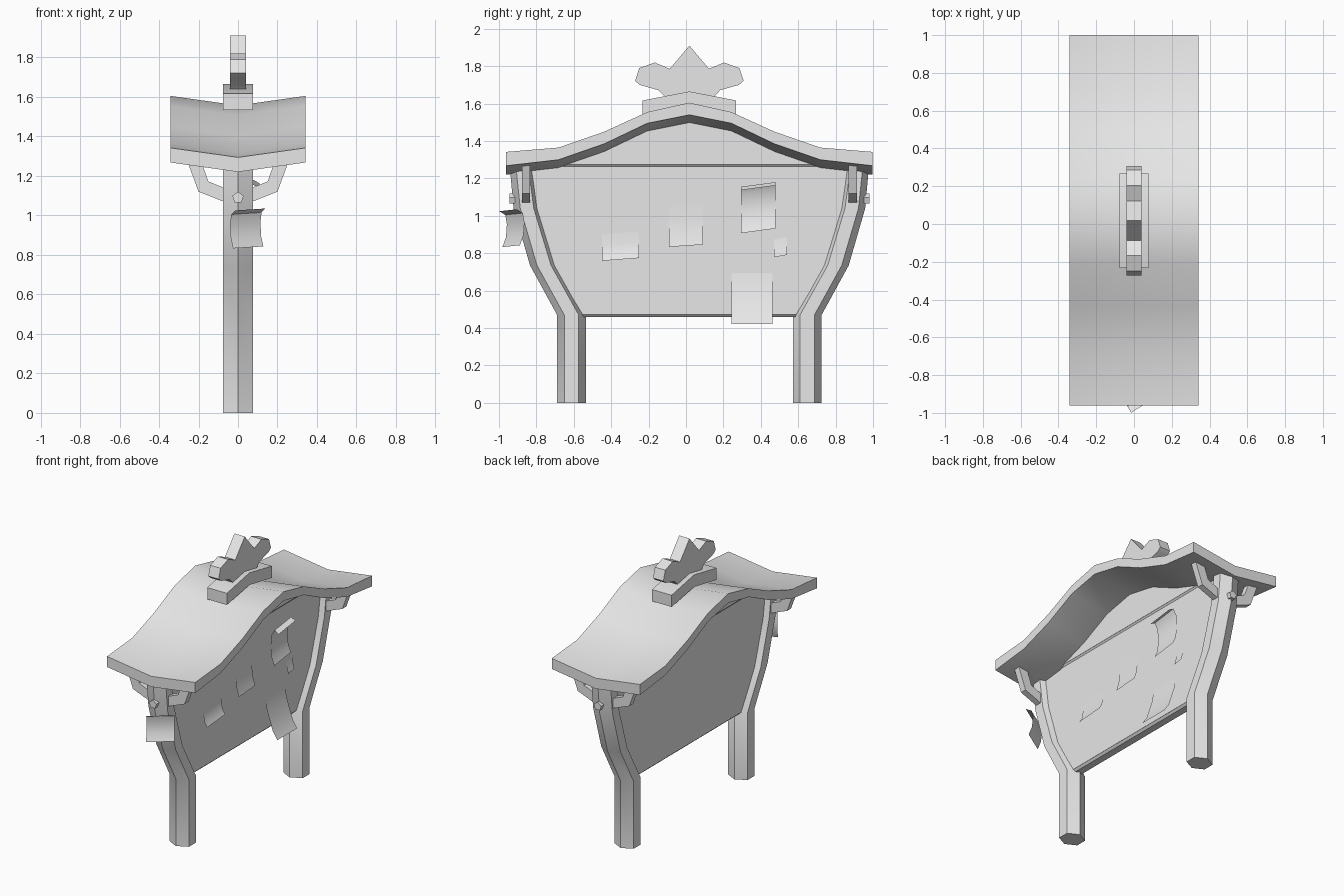
import bpy, bmesh, math
from mathutils import Vector

if "Cube" in bpy.data.objects:
    bpy.data.objects.remove(bpy.data.objects["Cube"], do_unlink=True)

MID = 0.018  # the structure's own centre line along y

grey = bpy.data.materials.new("plain_grey")
grey.use_nodes = True
grey.diffuse_color = (0.8, 0.8, 0.8, 1)
grey.node_tree.nodes["Principled BSDF"].inputs["Base Color"].default_value = (0.8, 0.8, 0.8, 1)


def loft(name, rings, closed=True):
    """Skin a list of point rings; closed rings also get end caps."""
    bm = bmesh.new()
    rows = [[bm.verts.new(p) for p in ring] for ring in rings]
    n = len(rows[0])
    for a, b in zip(rows, rows[1:]):
        for i in range(n if closed else n - 1):
            j = (i + 1) % n
            bm.faces.new((a[i], a[j], b[j], b[i]))
    if closed:
        bm.faces.new(rows[0])
        bm.faces.new(rows[-1])
    bmesh.ops.recalc_face_normals(bm, faces=bm.faces)
    mesh = bpy.data.meshes.new(name)
    bm.to_mesh(mesh)
    bm.free()
    mesh.materials.append(grey)
    obj = bpy.data.objects.new(name, mesh)
    bpy.context.collection.objects.link(obj)
    bpy.ops.object.select_all(action='DESELECT')
    obj.select_set(True)
    bpy.context.view_layer.objects.active = obj
    bpy.ops.object.shade_smooth_by_angle(angle=math.radians(35))
    return obj


def slab_x(name, outline, half):
    """Extrude a (y, z) outline across x."""
    return loft(name, [[(x, y + MID, z) for y, z in outline] for x in (-half, half)])


def slab_y(name, outline, y0, y1):
    """Extrude an (x, z) outline along y."""
    return loft(name, [[(x, y + MID, z) for x, z in outline] for y in (y0, y1)])


def mirrored(half_outline):
    """Complete a right-hand outline with its left-hand reflection."""
    return half_outline + [(-a, b) for a, b in reversed(half_outline) if a > 0]


def sheet(name, centre, along, out, width, profile, tilt=0.0):
    """Curled paper: (offset, z) profile swept across its width."""
    along, out = Vector(along).normalized(), Vector(out).normalized()
    rows = []
    for offset, z in profile:
        base = Vector((centre[0], centre[1], z)) + out * offset
        rows.append([base + along * s * width + Vector((0, 0, s * tilt)) for s in (-0.5, 0.5)])
    return loft(name, rows, closed=False)


# Swept roof with a shallow valley along its middle
half_roof = [(0, 1.605, 1.54), (0.225, 1.555, 1.495), (0.455, 1.45, 1.385),
             (0.7, 1.365, 1.30), (0.98, 1.342, 1.268)]
roof_rows = [(-y, t, b) for y, t, b in reversed(half_roof[1:])] + half_roof
W, DIP = 0.342, 0.048
loft("roof", [[(-W, y + MID, t), (0, y + MID, t - DIP), (W, y + MID, t),
               (W, y + MID, b), (0, y + MID, b - DIP), (-W, y + MID, b)]
              for y, t, b in roof_rows])

# Ridge block and crest
slab_x("ridge_block", mirrored([(0, 1.665), (0.25, 1.617), (0.25, 1.535), (0, 1.58)]), 0.076)
slab_x("ridge_crest", mirrored([(0, 1.91), (0.105, 1.786), (0.185, 1.82), (0.268, 1.79),
                                (0.29, 1.722), (0.265, 1.70), (0.165, 1.672),
                                (0.13, 1.635), (0, 1.63)]), 0.04)

# Board, gable infill and their chamfered lower edges
slab_x("board", mirrored([(0.57, 0.472), (0.73, 0.735), (0.83, 1.04), (0.86, 1.27)]), 0.04)
slab_y("board_bottom_edge", [(-0.04, 0.473), (-0.025, 0.458), (0.025, 0.458), (0.04, 0.473)],
       -0.6, 0.6)
slab_x("gable_infill", mirrored([(0, 1.53), (0.22, 1.48), (0.45, 1.38),
                                 (0.7, 1.29), (0.86, 1.275)]), 0.05)
slab_y("gable_bottom_edge", [(-0.05, 1.276), (-0.038, 1.262), (0.038, 1.262), (0.05, 1.276)],
       -0.86, 0.86)

# Bent six-sided posts, roof brackets and pegs at both ends
post_path = [(0.63, 0, 0.077), (0.63, 0.47, 0.077), (0.777, 0.735, 0.075),
             (0.868, 1.04, 0.072), (0.893, 1.25, 0.066)]
bracket = [(0.06, 1.065), (0.2, 1.12), (0.255, 1.27), (0.185, 1.27), (0.15, 1.172), (0.06, 1.135)]
for end, side in (("front", -1), ("back", 1)):
    rings = []
    for y, z, depth in post_path:
        angles = [math.radians(60 * k) for k in range(6)]
        rings.append([(0.0866 * math.sin(a), side * y + MID + depth * math.cos(a), z)
                      for a in angles])
    loft(end + "_post", rings)
    for hand, sx in (("left", 1), ("right", -1)):
        slab_y(f"{end}_{hand}_bracket", [(sx * x, z) for x, z in bracket],
               side * 0.852, side * 0.896)
    peg = [(0.03 * math.sin(math.tau * k / 5), 1.09 + 0.03 * math.cos(math.tau * k / 5))
           for k in range(5)]
    slab_y(end + "_peg", peg, side * 0.9, side * 0.962)

# Papers pinned on the board
Y, X = (0, 1, 0), (1, 0, 0)
sheet("wide_notice", (0.04, -0.35), Y, X, 0.2,
      [(0.002, 0.91), (0.006, 0.85), (0.016, 0.80), (0.035, 0.767)], 0.015)
sheet("middle_notice", (0.04, 0.0), Y, X, 0.18,
      [(0.002, 1.06), (0.004, 0.98), (0.012, 0.90), (0.03, 0.84)], 0.012)
sheet("curled_notice", (0.04, 0.387), Y, X, 0.185,
      [(0.07, 1.15), (0.036, 1.168), (0.012, 1.13), (0.006, 1.04), (0.015, 0.97), (0.035, 0.92)],
      0.025)
sheet("small_notice", (0.04, 0.505), Y, X, 0.068,
      [(0.002, 0.88), (0.008, 0.83), (0.02, 0.785)], 0.012)
sheet("hanging_notice", (0.04, 0.353), Y, X, 0.22,
      [(0.002, 0.695), (0.012, 0.62), (0.035, 0.55), (0.06, 0.475), (0.095, 0.422)])

# Paper on the front post, lying along its slanted face
sheet("post_notice", (0.036, -0.909), (0.85, 0.52, 0), (0.52, -0.85, 0), 0.18,
      [(0.05, 1.03), (0.012, 1.01), (0.002, 0.96), (0.008, 0.89), (0.03, 0.838)], 0.01)
